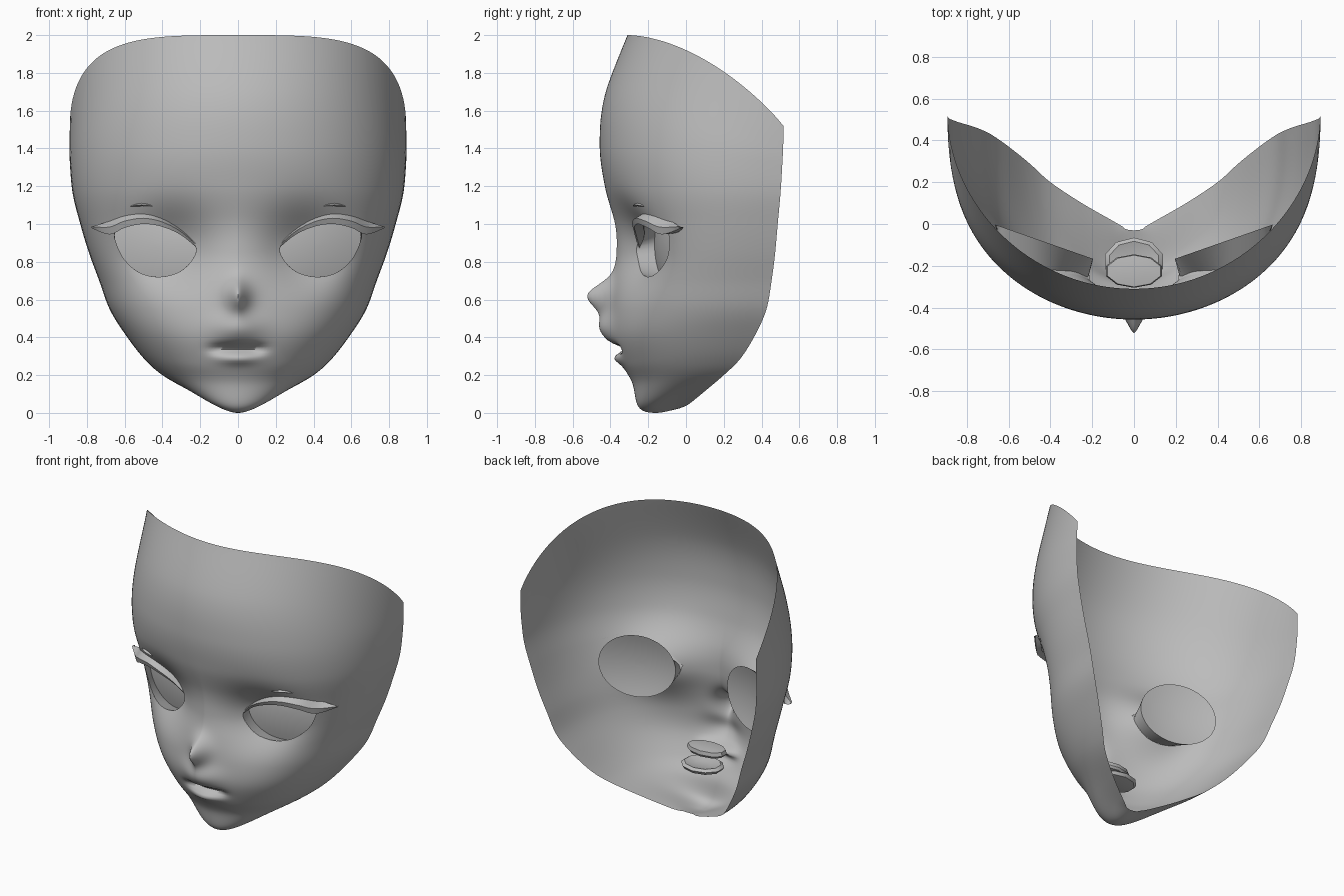
import bpy, bmesh, math
from math import sin, cos, pi, exp
from mathutils import Vector
from mathutils.bvhtree import BVHTree

if "Cube" in bpy.data.objects:
    bpy.data.objects.remove(bpy.data.objects["Cube"])

grey = bpy.data.materials.new("plain_grey")
grey.use_nodes = True
grey.diffuse_color = (0.5, 0.5, 0.5, 1)
grey.node_tree.nodes["Principled BSDF"].inputs["Base Color"].default_value = (0.5, 0.5, 0.5, 1)


def finish(name, bm, angle=40):
    mesh = bpy.data.meshes.new(name)
    bm.to_mesh(mesh)
    bm.free()
    mesh.materials.append(grey)
    mesh.shade_smooth()
    mesh.set_sharp_from_angle(angle=math.radians(angle))
    obj = bpy.data.objects.new(name, mesh)
    bpy.context.scene.collection.objects.link(obj)
    return obj


def spline(keys, steps, closed=False):
    """Smooth curve through key points of any dimension."""
    n = len(keys)
    pick = (lambda i: keys[i % n]) if closed else (lambda i: keys[min(max(i, 0), n - 1)])
    out = []
    for i in range(n if closed else n - 1):
        a, b, c, d = (pick(i + k) for k in (-1, 0, 1, 2))
        for s in range(steps):
            t = s / steps
            out.append([q + t / 2 * (r - p + t * (2 * p - 5 * q + 4 * r - e + t * (3 * (q - r) + e - p)))
                        for p, q, r, e in zip(a, b, c, d)])
    if not closed:
        out.append(list(keys[-1]))
    return out


def loft(bm, rows, closed=False, flip=False):
    """Skin rows of equal point count with quads."""
    grid = [[bm.verts.new(p) for p in row] for row in rows]
    n = len(grid[0])
    for lo, hi in zip(grid, grid[1:]):
        for j in range(n if closed else n - 1):
            k = (j + 1) % n
            quad = (lo[j], lo[k], hi[k], hi[j])
            bm.faces.new(quad[::-1] if flip else quad)
    return grid


# Face shell: centre line (y, z) and rim (x, y, z) for each row, chin to forehead
ROWS = [
    (-.03, .025, .05, -.015, .03), (-.16, 0, .11, .02, .05), (-.25, .03, .25, .1, .115),
    (-.285, .16, .4, .2, .2), (-.34, .26, .5, .29, .29), (-.39, .4, .6, .37, .42),
    (-.395, .55, .68, .425, .55), (-.39, .7, .735, .45, .7), (-.375, .85, .79, .47, .85),
    (-.38, 1, .835, .485, 1), (-.43, 1.2, .875, .5, 1.16), (-.457, 1.42, .89, .51, 1.32),
    (-.43, 1.68, .892, .515, 1.43), (-.31, 2, .89, .515, 1.52)]


def bell(v, centre, width, power=2):
    return exp(-abs((v - centre) / width) ** power)


def relief(x, z):
    """Forward bulge of nose and lips, minus eye sockets and mouth line."""
    x = abs(x)
    nose = .13 * bell(x, 0, .055, 1.5) * bell(z, .62, .08 if z > .62 else .09)
    upper = .06 * bell(x, 0, .12) * bell(z, .45, .08)
    mouth = .05 * bell(x, 0, .14, 4) * bell(z, .34, .026)
    lower = .028 * bell(x, 0, .1) * bell(z, .285, .03)
    socket = .135 * exp(-((x - .36) / .15) ** 2 / 2 - ((z - .86) / .14) ** 2 / 2)
    return nose + upper + lower - mouth - socket


HALF = 44
sweep = [math.copysign(pi / 2 * (abs(i) / HALF) ** 1.3, i) for i in range(-HALF, HALF + 1)]
rows = []
rings = spline(ROWS, 9)
for i, (yc, zc, xe, ye, ze) in enumerate(rings):
    t = i / (len(rings) - 1)
    p = 1 - .27 * bell(t, .57, .36, 4) + .1 * bell(t, 1, .1)
    high = min(1, max(0, (t - .6) / .2))
    row = []
    for a in sweep:
        c = max(cos(a), 0)
        lift = (1 - high) * c ** 2 + high * (1 - (1 - c) ** 1.75)
        x, z = xe * sin(a), ze + (zc - ze) * lift
        row.append((x, ye + (yc - ye) * c ** p - relief(x, z), z))
    rows.append(row)
face = bmesh.new()
loft(face, rows)
tree = BVHTree.FromBMesh(face)


def skin(x, z):
    """Depth of the face surface at x, z."""
    hit = tree.ray_cast(Vector((x, -2, z)), Vector((0, 1, 0)))[0]
    return hit.y if hit else 0


# Eye openings
OUTLINE = spline([(.222, .875), (.25, .8), (.32, .742), (.42, .72), (.52, .742), (.6, .81),
                  (.645, .9), (.65, .96), (.58, 1), (.48, 1.015), (.38, .99), (.29, .94)], 12, True)


def inside(x, z):
    odd = False
    for (ax, az), (bx, bz) in zip(OUTLINE, OUTLINE[1:] + OUTLINE[:1]):
        if (az > z) != (bz > z) and x < ax + (z - az) * (bx - ax) / (bz - az):
            odd = not odd
    return odd


holes = []
for f in face.faces:
    m = f.calc_center_median()
    if m.y < .2 and inside(abs(m.x), m.z):
        holes.append(f)
bmesh.ops.delete(face, geom=holes, context='FACES')
for v in face.verts:
    if v.is_boundary and .15 < abs(v.co.x) < .72 and .65 < v.co.z < 1.08 and v.co.y < .2:
        side = math.copysign(1, v.co.x)
        x, z = min(OUTLINE, key=lambda o: (o[0] - abs(v.co.x)) ** 2 + (o[1] - v.co.z) ** 2)
        v.co = (side * x, skin(side * x, z), z)
bmesh.ops.dissolve_degenerate(face, dist=.0005, edges=face.edges)
finish("face_shell", face, 75)

# Eyes, lashes and lid creases
LASH = spline([(.212, .868, .885, -.255), (.3, .94, .968, -.275), (.4, .985, 1.027, -.285),
               (.5, 1, 1.053, -.265), (.6, .98, 1.043, -.215), (.68, .945, 1.015, -.14),
               (.775, .978, .986, -.04)], 5)
for side, label in ((1, "left"), (-1, "right")):
    flip = side < 0
    # recessed eye: walls flare back from the opening to a wider, gently domed oval plate
    rim = OUTLINE[::3]
    layers = [[(side * x, skin(x, z), z) for x, z in rim]]
    for scale in (1, .8, .55, .3, .06):
        ring = []
        for x, z in rim:
            a = math.atan2((z - .87) / .15, (x - .43) / .22)
            ex, ez = .43 + .235 * scale * cos(a), .893 + .21 * scale * sin(a)
            ring.append((side * ex, -.165 + .35 * (ex - .2) - .03 * (1 - scale ** 2), ez))
        layers.append(ring)
    bm = bmesh.new()
    grid = loft(bm, layers, True, flip)
    bm.faces.new(grid[-1])
    bmesh.ops.recalc_face_normals(bm, faces=bm.faces)
    finish(label + "_eye", bm)

    # wedge-shaped upper lash with a winged outer tip
    bm = bmesh.new()
    sections = []
    for x, lo, hi, y in LASH:
        back = min(skin(x, hi), y + .07 * min(1, (.79 - x) / .12))
        under = min(back + .02, y + .06)
        sections.append([(side * x, back, hi), (side * x, y, (lo + hi) / 2 + .004),
                         (side * x, y + .012, lo), (side * x, under, lo + .004)])
    loft(bm, sections, True, flip)
    finish(label + "_lash", bm)

    # thin crease above the lid
    bm = bmesh.new()
    sections = []
    for i in range(9):
        x = .45 + .015 * i
        z = 1.094 + .008 * sin(pi * i / 8)
        y, h = skin(x, z) - .004, .007 * sin(pi * i / 8) + .001
        sections.append([(side * x, y, z + h), (side * x, y - 2 * h, z), (side * x, y, z - h)])
    loft(bm, sections, False, flip)
    finish(label + "_lid_crease", bm)


# Inside of the mouth: upper plate over a longer lower dish
def mouth_plate(name, y, rx, ry, profile):
    bm = bmesh.new()
    loop = [2 * pi * (i + .5) / 10 for i in range(10)]
    grid = loft(bm, [[(rx * s * cos(a), y + ry * s * sin(a), z) for a in loop] for s, z in profile], True)
    bm.faces.new(grid[0][::-1])
    bm.faces.new(grid[-1])
    finish(name, bm, 30)


mouth_plate("upper_mouth_plate", -.225, .14, .08, ((.9, .365), (1, .38), (.95, .405), (.5, .41)))
mouth_plate("lower_mouth_dish", -.18, .145, .115, ((.5, .27), (.9, .28), (1, .3), (.85, .315), (.4, .3)))
